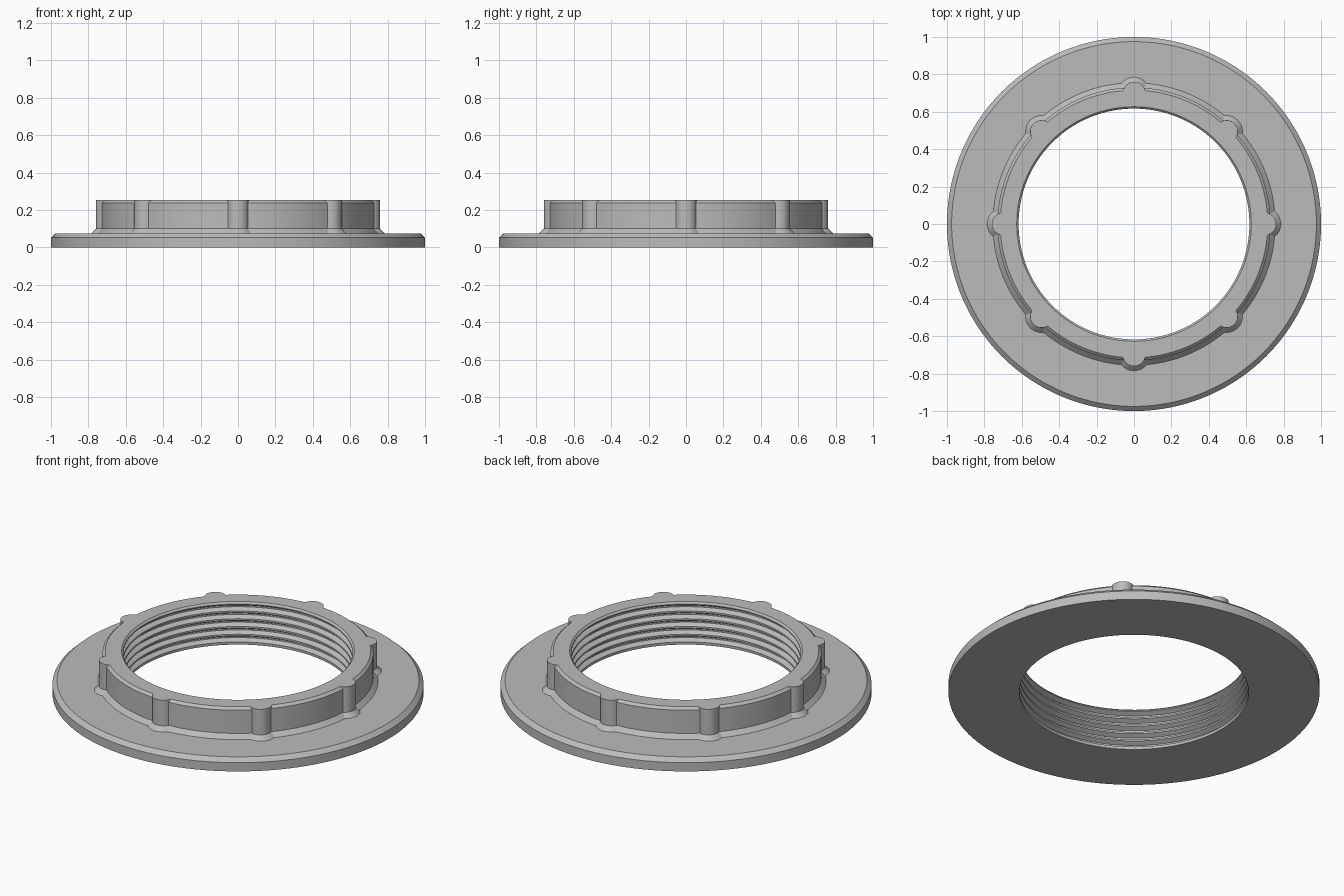
import bpy, bmesh, math

if "Cube" in bpy.data.objects:
    bpy.data.objects.remove(bpy.data.objects["Cube"])

LOBES, LOBE_STEPS, WALL_STEPS = 8, 12, 16
LOBE_CENTRE = 0.70
SECTOR = 2 * math.pi / LOBES

grey = bpy.data.materials.new("plain grey")
grey.diffuse_color = (0.5, 0.5, 0.5, 1)
grey.use_nodes = True
grey.node_tree.nodes["Principled BSDF"].inputs["Base Color"].default_value = grey.diffuse_color


def outline(wall, lobe):
    """Points of a circle carrying eight round lobes; lobe = 0 gives a plain circle."""
    # angle at which the lobe circle meets the wall
    r = lobe or 0.07
    half = math.acos((wall ** 2 + LOBE_CENTRE ** 2 - r ** 2) / (2 * wall * LOBE_CENTRE)) \
        if lobe else 0.075
    pts = []
    for k in range(LOBES):
        mid = k * SECTOR
        for i in range(LOBE_STEPS):
            if lobe:
                # walk along the lobe arc from one junction to the other
                end = math.atan2(wall * math.sin(half), wall * math.cos(half) - LOBE_CENTRE)
                a = end * (2 * i / LOBE_STEPS - 1)
                x, y = LOBE_CENTRE + lobe * math.cos(a), lobe * math.sin(a)
            else:
                a = half * (2 * i / LOBE_STEPS - 1)
                x, y = wall * math.cos(a), wall * math.sin(a)
            pts.append((x * math.cos(mid) - y * math.sin(mid),
                        x * math.sin(mid) + y * math.cos(mid)))
        for i in range(WALL_STEPS):
            a = mid + half + (SECTOR - 2 * half) * i / WALL_STEPS
            pts.append((wall * math.cos(a), wall * math.sin(a)))
    return pts


# cross-section levels: (wall radius, lobe radius, height)
levels = [
    (0.618, 0, 0), (1.0, 0, 0), (1.0, 0, 0.052), (0.975, 0, 0.075),    # flange
    (0.755, 0.085, 0.075), (0.73, 0.06, 0.10),                         # sloped foot
    (0.73, 0.06, 0.238), (0.715, 0.06, 0.252),                         # collar
    (0.627, 0, 0.252), (0.617, 0, 0.242),                              # inner rim
]
# thread grooves, from top to bottom
PITCH = 0.046
for i in range(5):
    z = 0.236 - i * PITCH
    levels += [(0.617, 0, z), (0.642, 0, z - 0.014),
               (0.642, 0, z - 0.022), (0.617, 0, z - 0.036)]

bm = bmesh.new()
rings = [[bm.verts.new((x, y, z)) for x, y in outline(w, l)] for w, l, z in levels]
for a, b in zip(rings, rings[1:] + rings[:1]):
    n = len(a)
    for i in range(n):
        j = (i + 1) % n
        bm.faces.new((a[i], a[j], b[j], b[i]))
bmesh.ops.recalc_face_normals(bm, faces=bm.faces)

mesh = bpy.data.meshes.new("flanged_ring_nut")
bm.to_mesh(mesh)
bm.free()
mesh.materials.append(grey)
nut = bpy.data.objects.new("flanged_ring_nut", mesh)
bpy.context.collection.objects.link(nut)
bpy.context.view_layer.objects.active = nut
nut.select_set(True)
bpy.ops.object.shade_smooth_by_angle(angle=math.radians(25))
